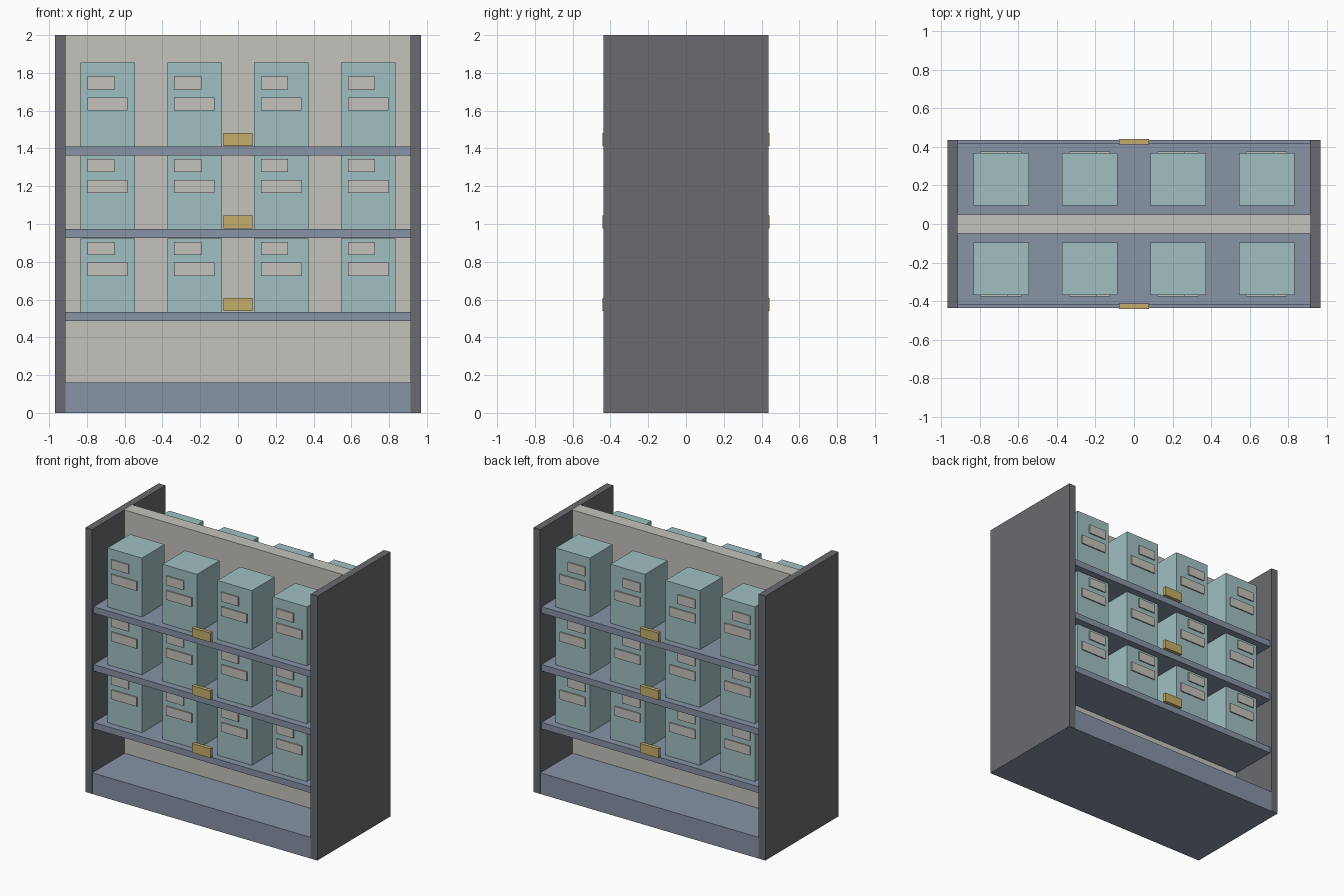
import bpy

if "Cube" in bpy.data.objects:
    bpy.data.objects.remove(bpy.data.objects["Cube"])


def material(name, r, g, b):
    lin = [((c / 255 + 0.055) / 1.055) ** 2.4 for c in (r, g, b)]
    m = bpy.data.materials.new(name)
    m.diffuse_color = (*lin, 1)
    m.use_nodes = True
    m.node_tree.nodes["Principled BSDF"].inputs["Base Color"].default_value = m.diffuse_color
    return m


CHARCOAL = material("charcoal", 106, 107, 112)
SLATE = material("slate_blue", 135, 147, 166)
CREAM = material("warm_grey", 196, 194, 187)
TEAL = material("pale_teal", 160, 192, 194)
GOLD = material("ochre", 196, 174, 108)


def box(name, mat, x, y, z):
    """Axis-aligned box from (min, max) pairs."""
    bpy.ops.mesh.primitive_cube_add(size=1, location=[sum(p) / 2 for p in (x, y, z)])
    ob = bpy.context.object
    ob.name = name
    ob.scale = [abs(p[1] - p[0]) for p in (x, y, z)]
    bpy.ops.object.transform_apply(location=True, rotation=False, scale=True)
    ob.data.materials.append(mat)
    return ob


def both_faces(ob):
    """Mirror a part to the other side of the double-sided unit."""
    ob.modifiers.new("mirror", 'MIRROR').use_axis = (False, True, False)


# Carcass: plinth, end panels, central divider
box("plinth", SLATE, (-0.969, 0.969), (-0.436, 0.436), (0, 0.16))
for side, s in (("left", -1), ("right", 1)):
    box(side + "_end_panel", CHARCOAL, sorted((s * 0.914, s * 0.97)), (-0.4375, 0.4375), (0.001, 2))
box("divider", CREAM, (-0.915, 0.915), (-0.05, 0.05), (0.15, 2))

shelf_tops = (0.535, 0.973, 1.41)
for i, top in enumerate(shelf_tops):
    # Shelf and its price tag
    box(f"shelf_{i}", SLATE, (-0.915, 0.915), (-0.421, 0.421), (top - 0.048, top))
    both_faces(box(f"shelf_tag_{i}", GOLD, (-0.078, 0.078), (-0.441, -0.414), (top + 0.004, top + 0.073)))
    # Cartons with two labels each; lower rows reach the shelf above
    height = 0.446 if i == 2 else 0.389
    for j, cx in enumerate((-0.69, -0.23, 0.23, 0.69)):
        both_faces(box(f"carton_{i}_{j}", TEAL, (cx - 0.144, cx + 0.144), (-0.368, -0.097), (top, top + height)))
        both_faces(box(f"upper_label_{i}_{j}", CREAM, (cx - 0.108, cx + 0.036), (-0.377, -0.36), (top + 0.301, top + 0.37)))
        both_faces(box(f"lower_label_{i}_{j}", CREAM, (cx - 0.108, cx + 0.106), (-0.377, -0.36), (top + 0.191, top + 0.26)))
